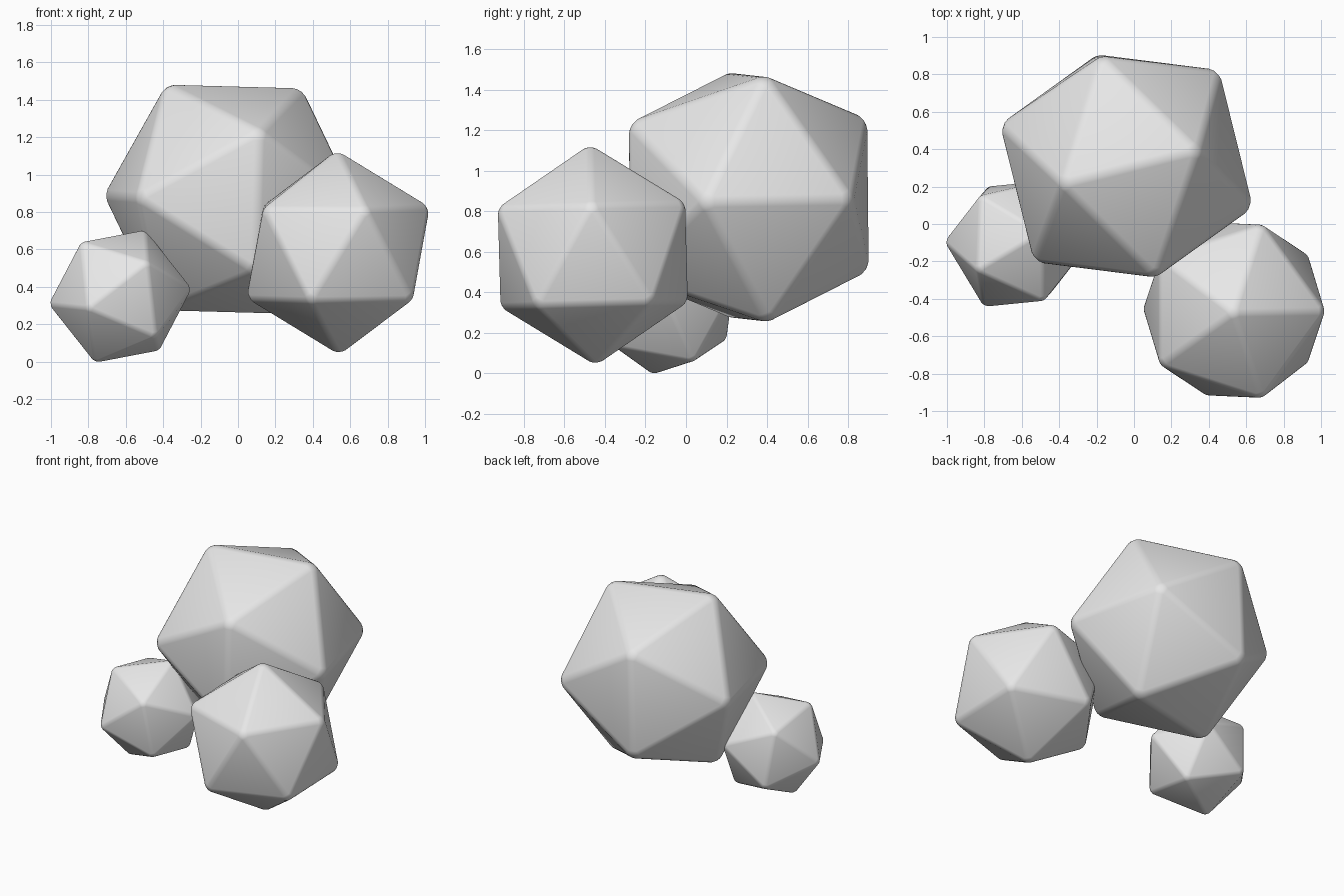
import bpy
import bmesh
from mathutils import Vector

if "Cube" in bpy.data.objects:
    bpy.data.objects.remove(bpy.data.objects["Cube"], do_unlink=True)

PHI = (1 + 5 ** 0.5) / 2

stone = bpy.data.materials.new("stone_grey")
stone.use_nodes = True
colour = (0.8, 0.8, 0.8, 1)
stone.diffuse_color = colour
stone.node_tree.nodes["Principled BSDF"].inputs["Base Color"].default_value = colour


def icosahedron(name, centre, radius, up, side):
    """Softened icosahedron whose two-fold axes follow up and side."""
    u = Vector(up).normalized()
    v = Vector(side)
    v = (v - u * v.dot(u)).normalized()
    w = u.cross(v)

    # Three golden rectangles give the twelve corners
    bm = bmesh.new()
    scale = radius / (1 + PHI ** 2) ** 0.5
    for long_axis, short_axis in ((u, v), (v, w), (w, u)):
        for a in (-PHI, PHI):
            for b in (-1, 1):
                bm.verts.new((long_axis * a + short_axis * b) * scale)
    bmesh.ops.convex_hull(bm, input=bm.verts[:])

    # Rounded edges
    bmesh.ops.bevel(bm, geom=bm.edges[:], offset=radius * 0.042, segments=3,
                    profile=0.5, affect='EDGES', clamp_overlap=True)
    bmesh.ops.recalc_face_normals(bm, faces=bm.faces[:])
    for face in bm.faces:
        face.smooth = True

    mesh = bpy.data.meshes.new(name)
    bm.to_mesh(mesh)
    bm.free()
    mesh.materials.append(stone)
    obj = bpy.data.objects.new(name, mesh)
    obj.location = centre
    bpy.context.collection.objects.link(obj)
    return obj


# Three touching stones
icosahedron("large_stone", (-0.04, 0.31, 0.868), 0.717,
            (0.03, -0.01, 1), (-0.967, -0.24, 0.04))
icosahedron("medium_stone", (0.535, -0.46, 0.583), 0.55,
            (0.885, -0.04, 1.45), (-0.904, -0.015, 0.545))
icosahedron("small_stone", (-0.63, -0.105, 0.349), 0.387,
            (-0.14, -0.16, 1.23), (0.85, 0.505, 0.15))
